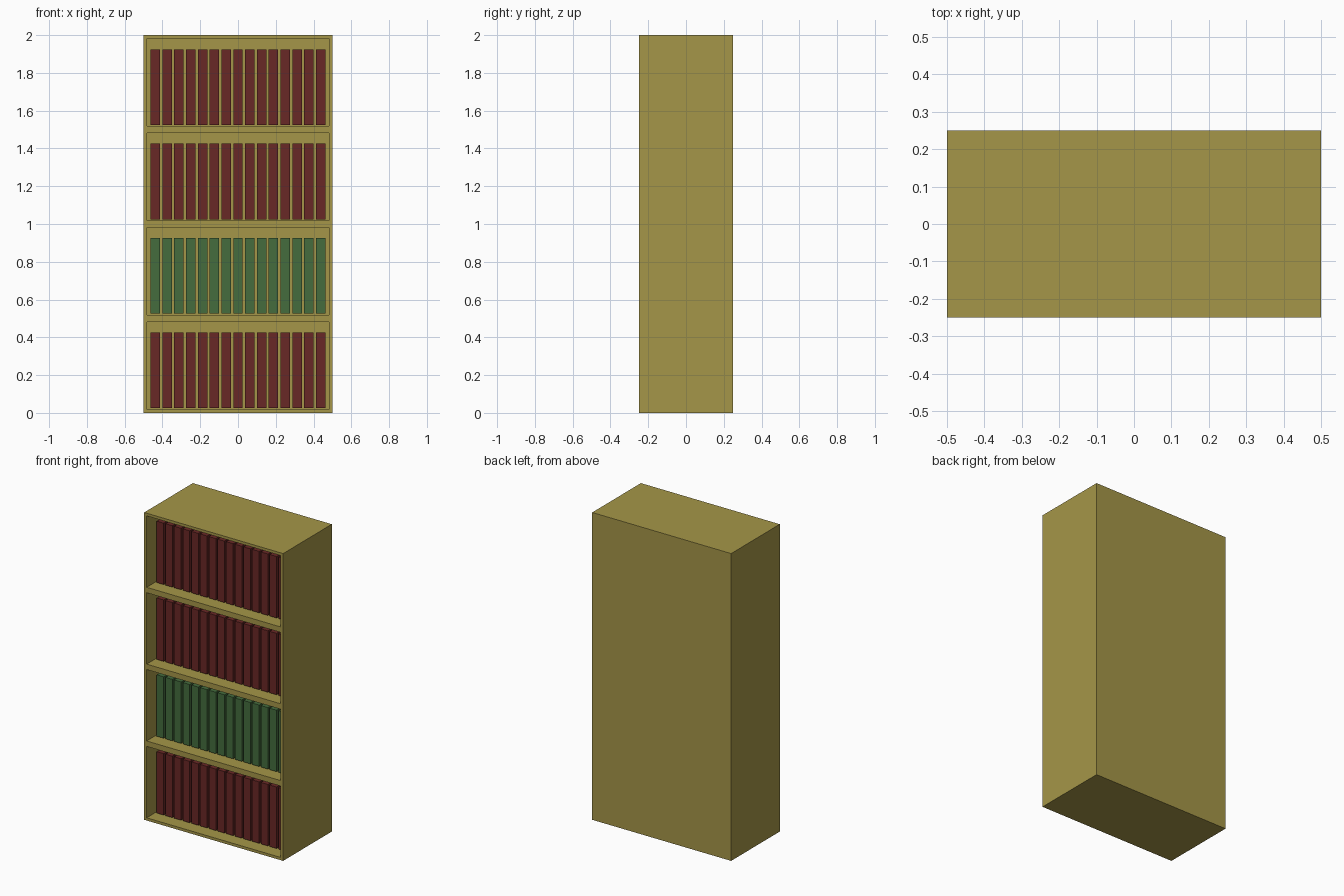
import bpy, bmesh
from mathutils import Vector

if "Cube" in bpy.data.objects:
    bpy.data.objects.remove(bpy.data.objects["Cube"])

WIDTH, DEPTH, HEIGHT = 1.0, 0.5, 2.0
SHELVES, BOOKS, BOARD = 4, 15, 0.025
BAY = HEIGHT / SHELVES


def material(name, rgb):
    mat = bpy.data.materials.new(name)
    mat.diffuse_color = (*rgb, 1)
    mat.use_nodes = True
    mat.node_tree.nodes["Principled BSDF"].inputs["Base Color"].default_value = mat.diffuse_color
    return mat


def add_box(bm, lo, hi):
    lo, hi = Vector(lo), Vector(hi)
    verts = bmesh.ops.create_cube(bm, size=1)["verts"]
    for v in verts:
        v.co = (lo + hi) / 2 + v.co * (hi - lo)


def finish(bm, name, mat):
    mesh = bpy.data.meshes.new(name)
    bm.to_mesh(mesh)
    bm.free()
    mesh.materials.append(mat)
    obj = bpy.data.objects.new(name, mesh)
    bpy.context.collection.objects.link(obj)
    return obj


wood = material("wood", (0.376, 0.305, 0.065))
red = material("red_cover", (0.141, 0.021, 0.019))
green = material("green_cover", (0.058, 0.150, 0.048))

# Bookcase: a box sliced into bays, each front face inset and pushed inwards
bm = bmesh.new()
add_box(bm, (-WIDTH / 2, -DEPTH / 2, 0), (WIDTH / 2, DEPTH / 2, HEIGHT))
for i in range(1, SHELVES):
    bmesh.ops.bisect_plane(bm, geom=bm.verts[:] + bm.edges[:] + bm.faces[:],
                           plane_co=(0, 0, i * BAY), plane_no=(0, 0, 1))
bm.normal_update()
bays = [f for f in bm.faces if f.normal.y < -0.9]
bmesh.ops.inset_individual(bm, faces=bays, thickness=BOARD)
bmesh.ops.inset_individual(bm, faces=bays, thickness=0, depth=-(DEPTH - BOARD))
finish(bm, "bookcase", wood)

# Rows of books, set back from the front edge
PITCH, BOOK_W, BOOK_H = 0.0625, 0.05, 0.4
for row, cover in enumerate((red, green, red, red)):
    bm = bmesh.new()
    z = row * BAY + BOARD
    for i in range(BOOKS):
        x = (i - (BOOKS - 1) / 2) * PITCH
        add_box(bm, (x - BOOK_W / 2, -0.175, z),
                (x + BOOK_W / 2, DEPTH / 2 - BOARD, z + BOOK_H))
    finish(bm, f"book_row_{row + 1}", cover)
